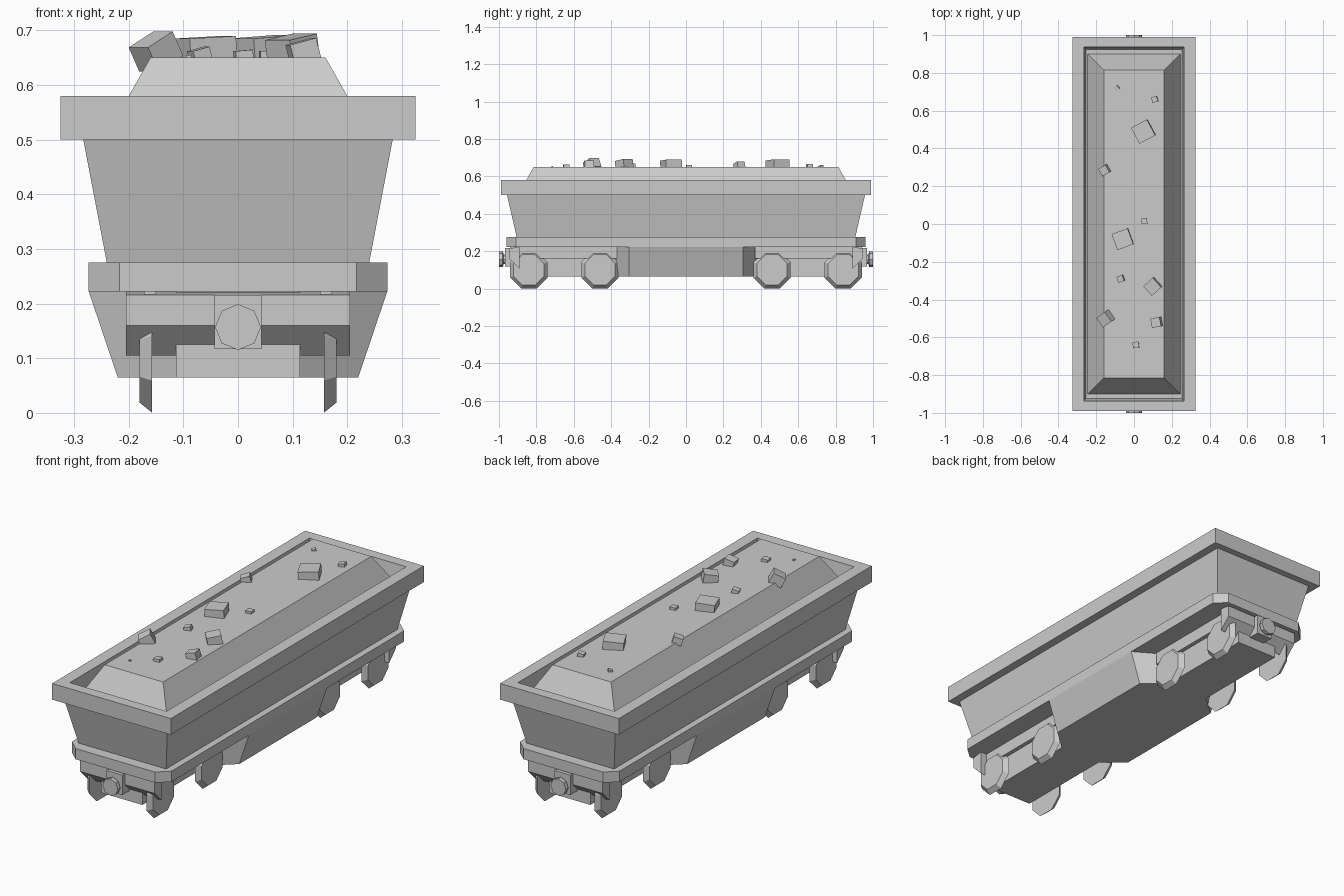
import bpy, bmesh, math
from mathutils import Matrix, Vector, Euler

cube = bpy.data.objects.get("Cube")
if cube:
    bpy.data.objects.remove(cube, do_unlink=True)

grey = bpy.data.materials.new("plain_grey")
grey.use_nodes = True
grey.diffuse_color = (0.6, 0.6, 0.6, 1)
grey.node_tree.nodes["Principled BSDF"].inputs["Base Color"].default_value = (0.6, 0.6, 0.6, 1)


def finish(name, bm):
    bmesh.ops.recalc_face_normals(bm, faces=bm.faces)
    mesh = bpy.data.meshes.new(name)
    bm.to_mesh(mesh)
    bm.free()
    mesh.materials.append(grey)
    obj = bpy.data.objects.new(name, mesh)
    bpy.context.collection.objects.link(obj)
    return obj


def skin(name, loops, caps=True, closed=False):
    """Join matching vertex loops into a shell."""
    bm = bmesh.new()
    rings = [[bm.verts.new(p) for p in loop] for loop in loops]
    n = len(rings[0])
    pairs = list(zip(rings, rings[1:]))
    if closed:
        pairs.append((rings[-1], rings[0]))
    for a, b in pairs:
        for i in range(n):
            j = (i + 1) % n
            bm.faces.new((a[i], a[j], b[j], b[i]))
    if caps and not closed:
        bm.faces.new(rings[0])
        bm.faces.new(rings[-1])
    return finish(name, bm)


def rect(x, y, z):
    return [(-x, -y, z), (x, -y, z), (x, y, z), (-x, y, z)]


def box(name, x0, x1, y0, y1, z0, z1):
    base = [(x0, y0), (x1, y0), (x1, y1), (x0, y1)]
    return skin(name, [[(x, y, z) for x, y in base] for z in (z0, z1)])


def octagon(radius, turn):
    return [(radius * math.cos(i * math.pi / 4 + turn),
             radius * math.sin(i * math.pi / 4 + turn)) for i in range(8)]


# Hopper with an open rim and the heaped load
skin("hopper_body", [rect(0.24, 0.905, 0.275), rect(0.283, 0.957, 0.50)])
skin("hopper_rim", [rect(0.325, 0.99, 0.50), rect(0.325, 0.99, 0.58),
                    rect(0.265, 0.937, 0.58), rect(0.255, 0.925, 0.50)], closed=True)
skin("load_heap", [rect(0.248, 0.902, 0.495), rect(0.16, 0.815, 0.65)])

# Sill plate with clipped corners
clipped = [(0.217, -0.96), (0.273, -0.91), (0.273, 0.91), (0.217, 0.96)]
clipped += [(-x, -y) for x, y in clipped]
skin("sill_plate", [[(x, y, z) for x, y in clipped] for z in (0.222, 0.275)])


# Central tank that narrows to the spine at both ends
def tank_loop(half, z):
    side = [(half, -0.305), (half, 0.305), (0.113, 0.40)]
    side = [(0.113, -0.40)] + side
    return [(x, y, z) for x, y in side + [(-x, -y) for x, y in side]]


skin("belly_tank", [tank_loop(0.22, 0.065), tank_loop(0.273, 0.222)])
box("spine_beam", -0.113, 0.113, -0.91, 0.91, 0.065, 0.222)

# Buffer beams and couplers at both ends
for end, label in ((-1, "front"), (1, "back")):
    profile = [(0.89, 0.222), (0.945, 0.216), (0.945, 0.16), (0.89, 0.105)]
    skin(label + "_buffer_beam", [[(x, end * y, z) for y, z in profile] for x in (-0.205, 0.205)])
    y0, y1 = sorted((end * 0.90, end * 0.967))
    box(label + "_coupler_box", -0.043, 0.043, y0, y1, 0.117, 0.216)
    skin(label + "_coupler_head", [[(a * s, end * y, 0.157 + b * s) for a, b in octagon(0.042, 0)]
                                   for y, s in ((0.96, 0.6), (0.975, 0.6), (0.98, 1), (1.0, 1))])

# Bogie side frames and bevelled eight-sided wheels
for side, s_label in ((-1, "right"), (1, "left")):
    for end, e_label in ((-1, "front"), (1, "back")):
        y0, y1 = sorted((end * 0.37, end * 0.94))
        x0, x1 = sorted((side * 0.15, side * 0.172))
        box(f"{e_label}_{s_label}_bogie_frame", x0, x1, y0, y1, 0.16, 0.222)
        for k, y in enumerate((0.46, 0.84)):
            skin(f"{e_label}_{s_label}_wheel_{k + 1}",
                 [[(side * x, end * y + a, 0.1 + b) for a, b in octagon(r, math.pi / 8)]
                  for x, r in ((0.157, 0.108), (0.18, 0.088))])

# Loose lumps on the load: x, y, width, height, turn in degrees, tilt in degrees
lumps = [
    (0.05, 0.49, 0.095, 0.038, 28, 4), (-0.06, -0.08, 0.09, 0.037, 20, 3),
    (0.10, -0.33, 0.068, 0.038, 42, 10), (-0.15, -0.5, 0.062, 0.036, 35, 28),
    (0.12, -0.52, 0.05, 0.03, 10, 15), (-0.155, 0.285, 0.045, 0.024, 30, 18),
    (0.055, 0.015, 0.03, 0.012, 5, 0), (-0.07, -0.29, 0.033, 0.016, 20, 15),
    (0.01, -0.64, 0.032, 0.013, 8, 5), (0.11, 0.66, 0.03, 0.015, 15, 8),
    (-0.09, 0.72, 0.022, 0.007, 40, 15), (-0.09, -0.715, 0.01, 0.005, 0, 0)]
for k, (x, y, w, h, turn, tilt) in enumerate(lumps):
    bm = bmesh.new()
    spin = Euler((0, math.radians(-tilt), math.radians(turn))).to_matrix().to_4x4()
    place = Matrix.Translation(Vector((x, y, 0.65 + h * 0.3)))
    bmesh.ops.create_cube(bm, size=1, matrix=place @ spin @ Matrix.Diagonal((w, w, h * 1.4, 1)))
    finish(f"load_lump_{k + 1}", bm)
